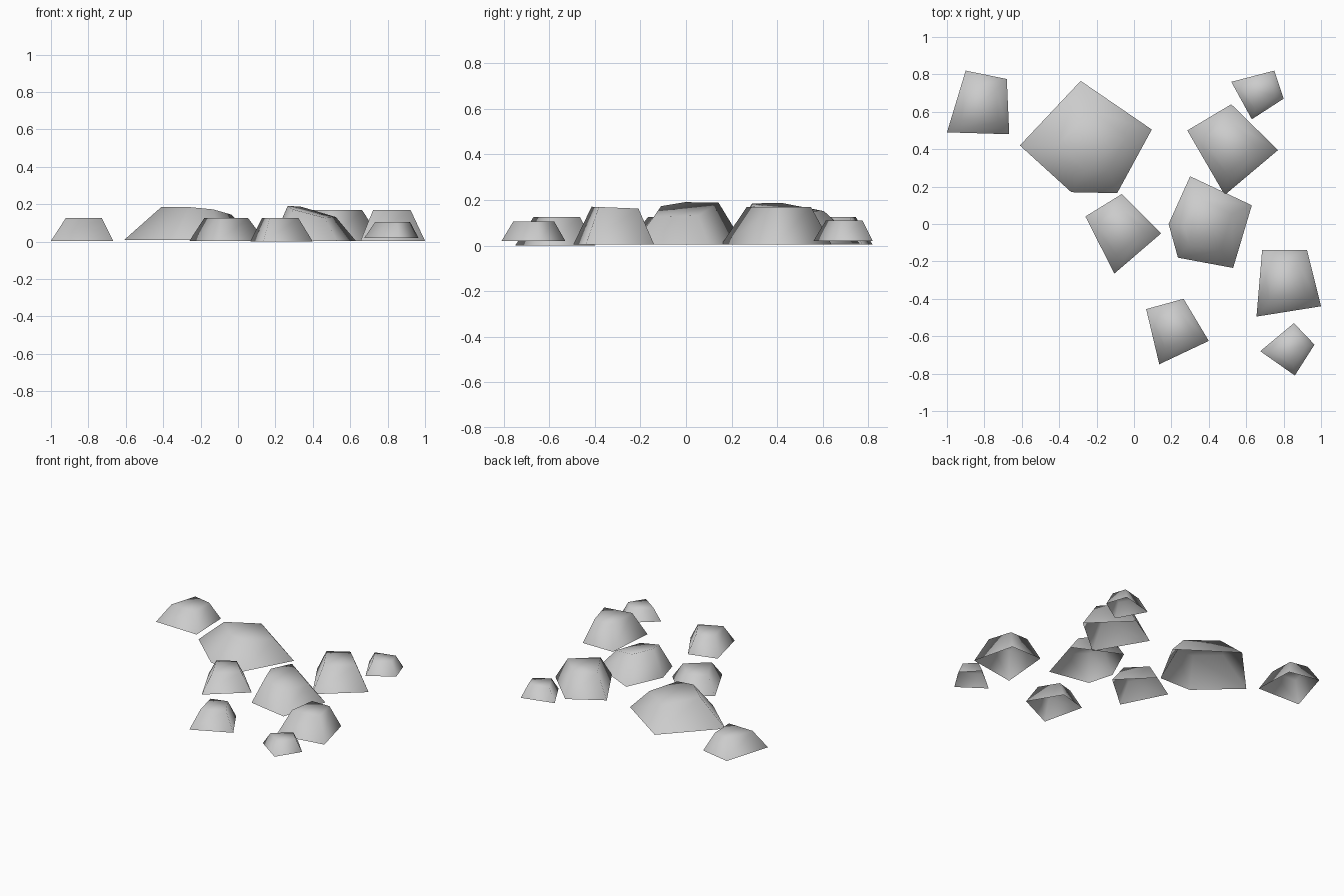
import bpy
import bmesh
from mathutils import Vector

# Remove the default cube only
default_cube = bpy.data.objects.get("Cube")
if default_cube:
    bpy.data.objects.remove(default_cube, do_unlink=True)


def make_material(name, colour):
    material = bpy.data.materials.new(name)
    material.use_nodes = True
    material.diffuse_color = colour
    shader = material.node_tree.nodes["Principled BSDF"]
    shader.inputs["Base Color"].default_value = colour
    shader.inputs["Roughness"].default_value = 0.9
    return material


stone_grey = make_material("stone grey", (0.6, 0.6, 0.6, 1))


def make_rock(name, outline, height, shrink=0.58, tilt=(0, 0), shift=(0, 0), base=0.004):
    """Open-bottomed stone: a ground outline tapering to a smaller, tilted top."""
    ground = [Vector(point) for point in outline]
    centre = sum(ground, Vector((0, 0))) / len(ground)
    slope, offset = Vector(tilt), Vector(shift)

    bm = bmesh.new()
    lower, upper = [], []
    for point in ground:
        arm = (point - centre) * shrink
        crown = centre + offset + arm
        lower.append(bm.verts.new((point.x, point.y, base)))
        upper.append(bm.verts.new((crown.x, crown.y, height + slope.dot(arm))))

    # Side walls and the top face
    count = len(ground)
    for i in range(count):
        j = (i + 1) % count
        bm.faces.new((lower[i], lower[j], upper[j], upper[i]))
    top = bm.faces.new(upper)
    bm.normal_update()
    if top.normal.z < 0:
        bmesh.ops.reverse_faces(bm, faces=bm.faces[:])
    for face in bm.faces:
        face.smooth = True

    mesh = bpy.data.meshes.new(name)
    bm.to_mesh(mesh)
    bm.free()
    mesh.materials.append(stone_grey)
    rock = bpy.data.objects.new(name, mesh)
    bpy.context.collection.objects.link(rock)
    return rock


# Large stones in the middle of the group
make_rock("large_rock",
          [(-.61, .42), (-.335, .17), (-.09, .165), (.095, .505), (-.285, .765)],
          height=.168, shrink=.53, tilt=(-.1, -.1), shift=(.03, .01), base=.008)
make_rock("centre_rock",
          [(.185, 0), (.235, -.18), (.53, -.235), (.63, .1), (.3, .255)],
          height=.162, tilt=(-.25, .1))

# Medium stones around them
make_rock("back_left_rock",
          [(.285, .5), (.485, .155), (.77, .395), (.52, .64)], height=.17)
make_rock("front_left_rock",
          [(.655, -.495), (1, -.44), (.925, -.14), (.685, -.14)], height=.166,
          tilt=(0, -.04))
make_rock("back_right_rock",
          [(-1, .49), (-.667, .48), (-.68, .775), (-.9, .82)], height=.126)
make_rock("middle_rock",
          [(-.26, .04), (-.105, -.265), (.145, -.05), (-.065, .16)], height=.126)
make_rock("front_rock",
          [(.065, -.455), (.135, -.75), (.4, -.625), (.265, -.4)], height=.126, base=0)

# Small outlying stones
make_rock("small_front_rock",
          [(.675, -.68), (.86, -.81), (.965, -.645), (.855, -.53)], height=.106,
          shrink=.64, base=.02)
make_rock("small_back_rock",
          [(.52, .76), (.63, .56), (.8, .67), (.75, .82)], height=.11,
          shrink=.62, base=.02)
